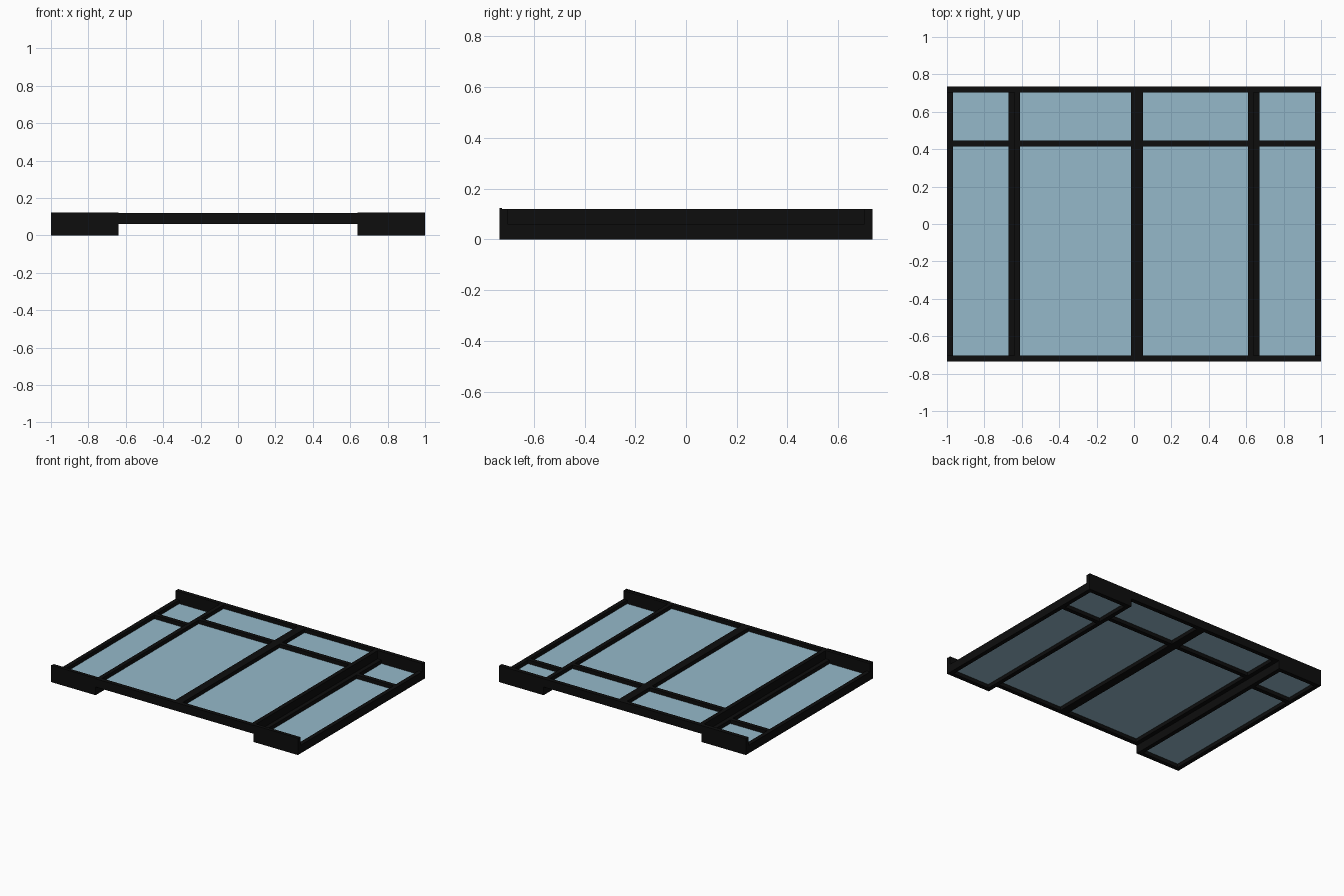
import bpy, bmesh
from mathutils import Matrix, Vector

cube = bpy.data.objects.get("Cube")
if cube:
    bpy.data.objects.remove(cube, do_unlink=True)


def make_material(name, colour):
    mat = bpy.data.materials.new(name)
    mat.use_nodes = True
    mat.diffuse_color = colour
    bsdf = next(n for n in mat.node_tree.nodes if n.type == 'BSDF_PRINCIPLED')
    bsdf.inputs["Base Color"].default_value = colour
    return mat


black = make_material("black frame", (0.004, 0.004, 0.004, 1))
blue = make_material("pale blue glass", (0.30, 0.485, 0.59, 1))


def boxes(name, mat, spans):
    """One object made of boxes, each given as (x0, x1), (y0, y1), (z0, z1)."""
    bm = bmesh.new()
    for span in spans:
        centre = Vector([(a + b) / 2 for a, b in span])
        size = [b - a for a, b in span]
        bmesh.ops.create_cube(bm, size=1, matrix=Matrix.Translation(centre) @ Matrix.Diagonal(size + [1]))
    mesh = bpy.data.meshes.new(name)
    bm.to_mesh(mesh)
    bm.free()
    mesh.materials.append(mat)
    obj = bpy.data.objects.new(name, mesh)
    bpy.context.collection.objects.link(obj)
    return obj


HALF_Y = 0.735    # half the depth of the assembly
BAR = 0.031       # width of every frame bar
THICK = 0.06      # thickness of one panel
TOP = 0.12
CROSS = 0.43      # centre of the cross bar


def panel(name, x0, x1, z0):
    """Framed panel with a cross bar and two recessed panes."""
    z = (z0, z0 + THICK)
    inner_x = (x0 + BAR, x1 - BAR)
    inner_y = HALF_Y - BAR
    cross = (CROSS - BAR / 2, CROSS + BAR / 2)
    boxes(name + "_frame", black, [
        ((x0, inner_x[0]), (-HALF_Y, HALF_Y), z),
        ((inner_x[1], x1), (-HALF_Y, HALF_Y), z),
        (inner_x, (-HALF_Y, -inner_y), z),
        (inner_x, (inner_y, HALF_Y), z),
        (inner_x, cross, z),
    ])
    mid = z0 + THICK / 2
    glass_z = (mid - 0.003, mid + 0.003)
    boxes(name + "_glass", blue, [
        (inner_x, (-inner_y, cross[0]), glass_z),
        (inner_x, (cross[1], inner_y), glass_z),
    ])


# Raised middle panels and lower side panels
panel("middle_right_panel", -0.64, 0.016, THICK)
panel("middle_left_panel", 0.016, 0.64, THICK)
panel("right_side_panel", -1.0, -0.64, 0)
panel("left_side_panel", 0.64, 1.0, 0)

# Upright end caps that bring the side panels up to the full height
for side, x in (("right", (-1.0, -0.64)), ("left", (0.64, 1.0))):
    boxes(side + "_front_cap", black, [
        (x, (-HALF_Y, BAR - HALF_Y), (THICK, TOP)),
        (x, (-HALF_Y, 0.01 - HALF_Y), (TOP, TOP + 0.003)),
    ])
    boxes(side + "_back_cap", black, [(x, (HALF_Y - BAR, HALF_Y), (THICK, TOP))])
